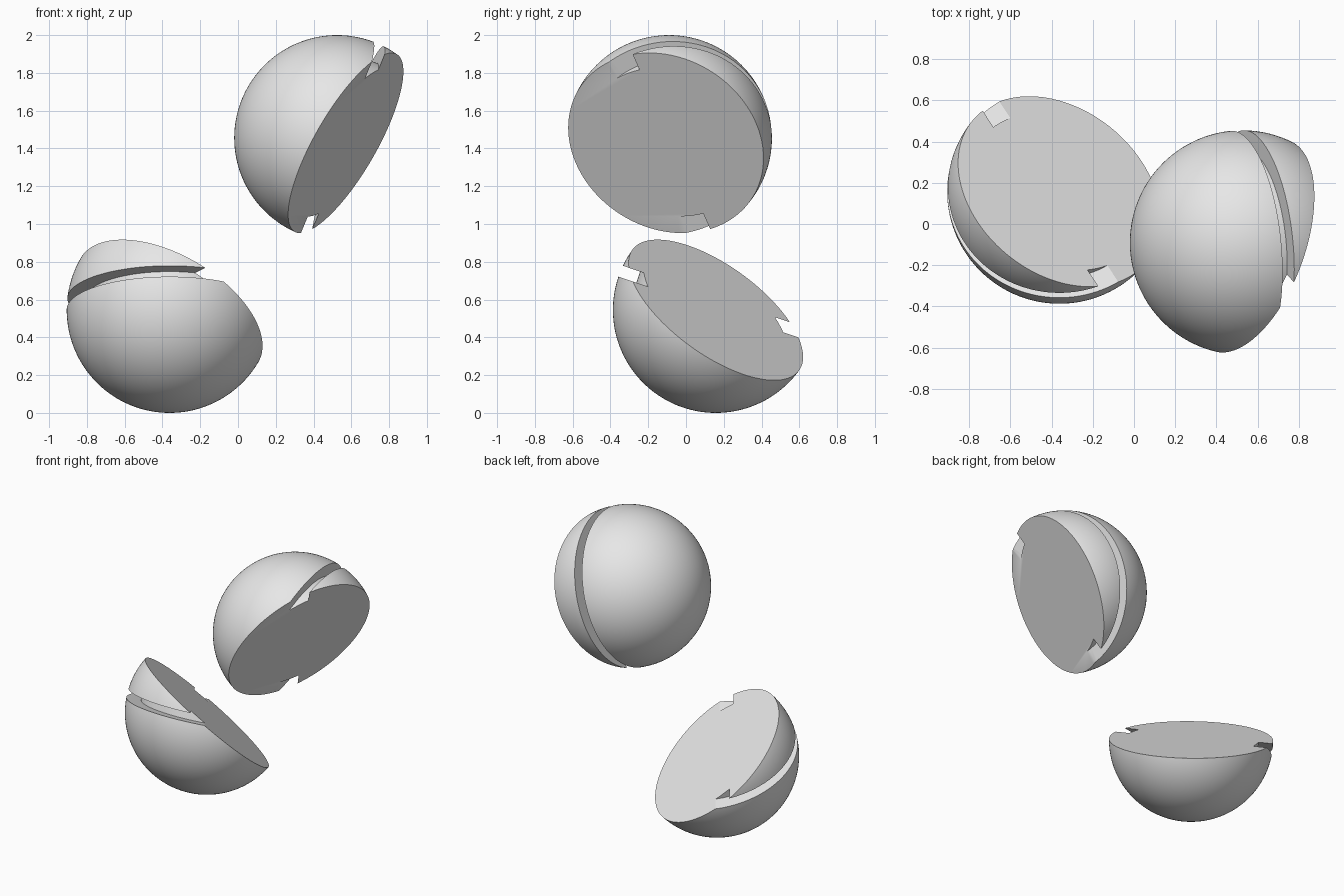
import bpy
import bmesh
from math import asin, cos, sin, pi, radians
from mathutils import Vector

if "Cube" in bpy.data.objects:
    bpy.data.objects.remove(bpy.data.objects["Cube"])

RADIUS = 0.545          # ball radius
GROOVE_RADIUS = 0.445   # floor of the ring groove
GROOVE = (0.002, 0.064)  # groove walls, measured along the groove axis

grey = bpy.data.materials.new("plain_grey")
grey.use_nodes = True
grey.diffuse_color = (0.8, 0.8, 0.8, 1)
grey.node_tree.nodes["Principled BSDF"].inputs["Base Color"].default_value = (0.8, 0.8, 0.8, 1)


def arc(start, end, steps):
    """Points on the ball outline between two latitudes."""
    angles = [start + (end - start) * i / steps for i in range(steps + 1)]
    return [(RADIUS * cos(a), RADIUS * sin(a)) for a in angles]


def grooved_half(name, centre, groove_axis, cut_normal, cut_offset):
    """Lathe a ball with a ring groove, tilt it, then slice off one side."""
    low, high = (asin(h / RADIUS) for h in GROOVE)
    floor = [(GROOVE_RADIUS, h) for h in GROOVE]
    profile = arc(-pi / 2, low, 40) + floor + arc(high, pi / 2, 40)

    bm = bmesh.new()
    verts = [bm.verts.new((r, 0, h)) for r, h in profile]
    edges = [bm.edges.new(pair) for pair in zip(verts, verts[1:])]
    bmesh.ops.spin(bm, geom=verts + edges, cent=(0, 0, 0), axis=(0, 0, 1),
                   angle=2 * pi, steps=128)
    bmesh.ops.remove_doubles(bm, verts=bm.verts[:], dist=0.0001)

    # Tilt so the groove ring faces its axis
    tilt = Vector((0, 0, 1)).rotation_difference(Vector(groove_axis))
    bmesh.ops.rotate(bm, verts=bm.verts[:], cent=(0, 0, 0), matrix=tilt.to_matrix())

    # Flat cut face, closed with one polygon
    normal = Vector(cut_normal).normalized()
    cut = bmesh.ops.bisect_plane(bm, geom=bm.verts[:] + bm.edges[:] + bm.faces[:],
                                 dist=0.00001, plane_co=normal * cut_offset,
                                 plane_no=normal, clear_outer=True)
    rim = [e for e in cut["geom_cut"] if isinstance(e, bmesh.types.BMEdge)]
    bmesh.ops.holes_fill(bm, edges=rim, sides=0)
    bmesh.ops.recalc_face_normals(bm, faces=bm.faces[:])

    mesh = bpy.data.meshes.new(name)
    bm.to_mesh(mesh)
    bm.free()
    mesh.materials.append(grey)
    obj = bpy.data.objects.new(name, mesh)
    obj.location = centre
    bpy.context.collection.objects.link(obj)

    bpy.ops.object.select_all(action="DESELECT")
    obj.select_set(True)
    bpy.context.view_layer.objects.active = obj
    bpy.ops.object.shade_smooth_by_angle(angle=radians(30))
    return obj


# Lower half lies with its cut face up, upper half floats with it turned sideways
grooved_half("lower_half_ball", (-0.362, 0.158, 0.545),
             (0, 0.32, 0.947), (0.43, 0.53, 0.73), 0)
grooved_half("upper_half_ball", (0.525, -0.09, 1.455),
             (0.934, 0.099, -0.343), (0.825, -0.3, -0.475), 0.055)
